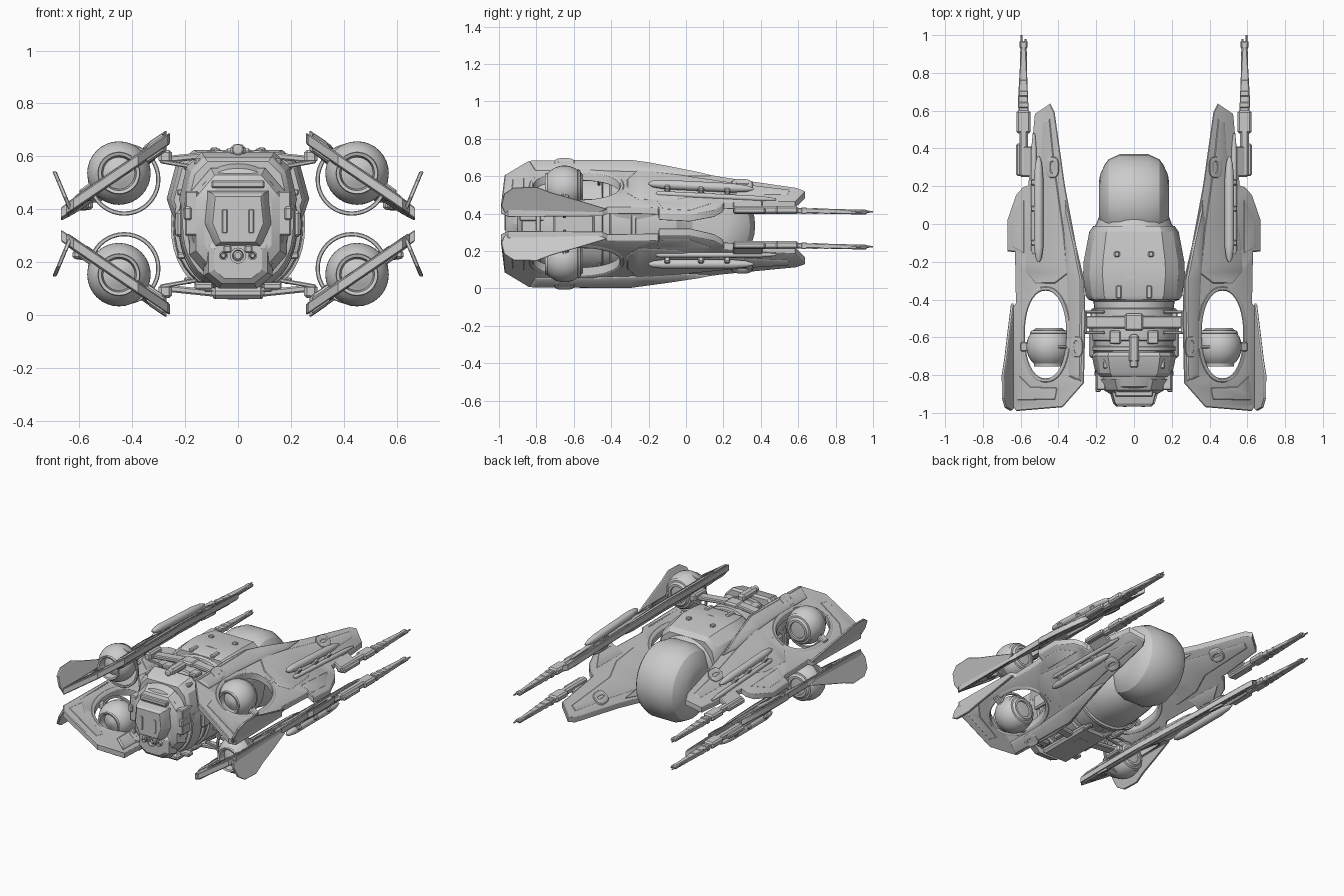
import bpy, bmesh
from math import sin, cos, pi, radians, copysign
from mathutils import Matrix, Vector

if "Cube" in bpy.data.objects:
    bpy.data.objects.remove(bpy.data.objects["Cube"])

C = 0.345  # height of the horizontal symmetry plane; all parts are built relative to it


def finish(name, bm, mirror=""):
    bmesh.ops.remove_doubles(bm, verts=bm.verts, dist=1e-5)
    if 'Z' in mirror:  # lower copy, then a slight droop of the upper wings towards their tips
        bmesh.ops.bisect_plane(bm, geom=bm.verts[:] + bm.edges[:] + bm.faces[:],
                               plane_co=(0, -.2, 0), plane_no=(0, 1, 0))
        dup = bmesh.ops.duplicate(bm, geom=bm.verts[:] + bm.edges[:] + bm.faces[:])["geom"]
        low = {v for v in dup if isinstance(v, bmesh.types.BMVert)}
        for v in bm.verts:
            v.co.z = -v.co.z if v in low else v.co.z - .04 * max(0, v.co.y + .2) / .8
    bmesh.ops.recalc_face_normals(bm, faces=bm.faces)
    me = bpy.data.meshes.new(name)
    bm.to_mesh(me)
    bm.free()
    ob = bpy.data.objects.new(name, me)
    ob.location.z = C
    bpy.context.collection.objects.link(ob)
    if 'X' in mirror:
        ob.modifiers.new("mirror", 'MIRROR').use_mirror_merge = False
    return ob


def loft(name, outline, sections, center=(0, 0, 0), axis='Y', mirror=""):
    """Sweep an outline through (position, width scale, height scale) stations."""
    bm = bmesh.new()
    rings = []
    for a, su, sv in sections:
        pts = [(u * su, a, v * sv) if axis == 'Y' else (a, u * su, v * sv) for u, v in outline]
        rings.append([bm.verts.new(Vector(p) + Vector(center)) for p in pts])
    n = len(outline)
    for r, s in zip(rings, rings[1:]):
        for i in range(n):
            bm.faces.new((r[i], r[(i + 1) % n], s[(i + 1) % n], s[i]))
    bm.faces.new(rings[0])
    bm.faces.new(rings[-1])
    return finish(name, bm, mirror)


def plate(name, outlines, half, place, mirror="", bev=0.005):
    """Filled 2D outlines (further ones are holes) given thickness, then placed in 3D."""
    cu = bpy.data.curves.new(name, 'CURVE')
    cu.dimensions, cu.fill_mode = '2D', 'BOTH'
    cu.extrude, cu.bevel_depth, cu.bevel_resolution = half - bev, bev, 0
    for pts in outlines:
        sp = cu.splines.new('POLY')
        sp.points.add(len(pts) - 1)
        for p, (u, v) in zip(sp.points, pts):
            p.co = (u, v, 0, 1)
        sp.use_cyclic_u = True
    tmp = bpy.data.objects.new("tmp", cu)
    bpy.context.collection.objects.link(tmp)
    dg = bpy.context.evaluated_depsgraph_get()
    me = bpy.data.meshes.new_from_object(tmp.evaluated_get(dg))
    bpy.data.objects.remove(tmp)
    bm = bmesh.new()
    bm.from_mesh(me)
    bpy.data.meshes.remove(me)
    for v in bm.verts:
        v.co = place(*v.co)
    return finish(name, bm, mirror)


def box(name, center, size, mirror="", rot=0, bev=0.006):
    bm = bmesh.new()
    bmesh.ops.create_cube(bm, size=1, matrix=Matrix.Translation(center)
                          @ Matrix.Rotation(radians(rot), 4, 'Y') @ Matrix.Diagonal((*size, 1)))
    bmesh.ops.bevel(bm, geom=bm.edges[:], offset=bev, segments=1, affect='EDGES')
    return finish(name, bm, mirror)


def ellipse(cx=0, cy=0, rx=1, ry=1, n=32, e=1.0):
    """Ellipse points; e below 1 squares it off."""
    f = lambda t: copysign(abs(t) ** e, t)
    return [(cx + rx * f(cos(2 * pi * i / n)), cy + ry * f(sin(2 * pi * i / n))) for i in range(n)]


def both(half):
    return half + [(-x, z) for x, z in reversed(half)]


def rounds(*ps):
    return [(a, r, r) for a, r in ps]


def wing_plane(x, y, t):
    return (x, y, 0.315 - 0.68 * (x - 0.27) + t)


circle = ellipse(n=32)
hull = ellipse(n=40, e=0.9)

# Central hull with stepped segments
loft("hull", hull, [(-.88, .13, .16), (-.86, .175, .21), (-.76, .205, .245), (-.70, .218, .262),
                    (-.695, .205, .245), (-.62, .21, .25), (-.615, .223, .262), (-.45, .225, .265),
                    (-.445, .21, .25), (-.41, .215, .25), (-.40, .24, .262), (-.20, .25, .27),
                    (-.05, .235, .255), (0, .20, .23), (.08, .17, .20)])
for i, y in enumerate((-.79, -.66, -.56, -.47, -.28)):
    r = (.206, .218, .222, .222, .25)[i]
    loft("hull_band_%d" % i, hull, [(y - .014, r - .008, r + .026), (y - .01, r + .004, r + .032),
                                    (y + .01, r + .004, r + .032), (y + .014, r - .008, r + .026)])

# Large rounded wheel-like rear cabin
loft("rear_drum", circle, rounds((-.186, .10), (-.18, .14), (-.155, .195), (-.135, .222), (-.075, .25),
                                 (.075, .25), (.135, .222), (.155, .195), (.18, .14), (.186, .10)),
     (0, .12, -.01), 'X')

# Armour hood and front brow over the hull
hood = both([(.25, .02), (.275, .095), (.24, .222), (.17, .28)])
loft("armour_hood", hood, [(-.40, .88, .95), (-.38, .93, .98), (-.27, .98, 1), (-.20, .97, 1),
                           (-.04, .86, .93), (-.01, .78, .84)])
loft("front_brow", hood, [(-.81, .68, .84), (-.79, .74, .90), (-.70, .81, .97), (-.68, .78, .94)])

# Cockpit face: frame, window block, chin, cheeks and sensors
octo = both([(.10, -.20), (.18, -.11), (.18, .11), (.10, .20)])
loft("cockpit_frame", octo, [(-.90, .7, .74), (-.88, .88, .92), (-.82, 1.02, 1.06)])
block = both([(.10, -.10), (.145, -.01), (.13, .12)])
loft("window_block", block, [(-.965, .66, .78), (-.95, .76, .88), (-.86, .95, 1)], (0, 0, .01))
loft("chin", octo, [(-.915, .5, .36), (-.90, .62, .45), (-.84, .72, .55)], (0, 0, -.135))
for x, r in ((0, .03), (.055, .017)):
    loft("sensor", circle, rounds((-.925, r * .4), (-.92, r * .6), (-.935, r * .7), (-.935, r), (-.89, r)),
         (x, 0, -.12), mirror="X" if x else "")
box("cheek", (.175, -.82, .04), (.05, .12, .17), "X")
box("cheek_rail", (.19, -.82, .04), (.03, .14, .05), "X")
box("window_slot", (.05, -.96, .01), (.02, .02, .09), "X", bev=.003)
box("window_lip", (0, -.88, .15), (.20, .07, .03))
box("nose_foot", (.04, -.935, -.095), (.03, .05, .03), "X")

# Roof turret, belly keel and hull fittings
box("roof_turret", (0, -.66, .278), (.055, .15, .045), bev=.012)
loft("roof_lamp", circle, rounds((-.76, .012), (-.755, .02), (-.70, .022), (-.69, .015)), (0, 0, .28))
box("belly_keel", (0, -.58, -.262), (.20, .42, .045), bev=.015)
box("hull_side_pod", (.222, -.60, 0), (.03, .22, .10), "X", bev=.01)
for i, (x, y, z, w, l) in enumerate(((.08, -.36, .272, .03, .07), (.19, -.37, .215, .03, .07),
                                     (.10, -.60, .245, .06, .07), (.13, -.74, .235, .07, .05),
                                     (.09, -.16, .276, .03, .03), (.21, -.50, .12, .04, .10))):
    box("hull_fitting_%d" % i, (x, y, z), (w, l, .025), "X" if i == 4 else "XZ")
for i in range(7):
    a = pi + pi * (i + .5) / 7
    box("lower_panel_%d" % i, (.218 * cos(a), -.34, .25 * sin(a)), (.06, .07, .035),
        rot=90 - a * 180 / pi)

# Wing struts, clamps and slim braces
box("strut_clamp", (0, -.52, .265), (.10, .09, .04), "Z", bev=.01)
box("strut_arm", (.16, -.52, .255), (.24, .065, .026), "XZ", rot=6)
for dy in (-.055, .055):
    box("strut_brace", (.225, -.52 + dy, .225), (.14, .016, .016), "XZ", rot=-10, bev=.004)
box("wing_joint", (.275, -.52, .255), (.05, .13, .05), "XZ", bev=.01)

# Wings: blade with engine opening, opening rim, inner rail and raised armour
blade = [(.27, -.84), (.262, -.5), (.268, -.3), (.31, -.12), (.37, .2), (.425, .59), (.445, .63), (.52, .58),
         (.555, .2), (.585, .19), (.62, .15), (.665, .02), (.665, -.14), (.625, -.145), (.62, -.42),
         (.64, -.45), (.645, -.95), (.62, -.985), (.38, -.965)]
hole = ellipse(.468, -.585, .115, .237, 40, .92)
plate("wing", [blade, hole], .022, wing_plane, "XZ")
plate("opening_rim", [ellipse(.468, -.585, .127, .25, 40, .92), hole], .026, wing_plane, "XZ")
plate("wing_inner_rail", [[(.29, -.82), (.285, -.3), (.325, -.1), (.36, .06), (.365, .0), (.345, -.28),
                           (.335, -.5), (.335, -.8)]], .038, wing_plane, "XZ", .01)
plate("wing_armour", [[(.355, -.26), (.375, -.05), (.425, .3), (.45, .55), (.475, .54), (.50, .1),
                       (.555, -.05), (.57, -.25), (.52, -.31), (.42, -.31)]], .028, wing_plane, "XZ")
plate("wing_tail_armour", [[(.41, -.87), (.55, -.865), (.605, -.81), (.615, -.93), (.42, -.925)]],
      .026, wing_plane, "XZ", .003)
plate("outer_flap", [[(.585, .12), (.64, .02), (.64, -.12), (.585, -.15)]], .026, wing_plane, "XZ", .003)
for x, y in ((.432, .3), (.305, -.65)):
    plate("wing_latch", [ellipse(x, y, .03, .052, 24, .7), ellipse(x, y, .014, .034, 24, .7)],
          .04, wing_plane, "XZ")
    plate("wing_latch_core", [ellipse(x, y, .011, .03, 16, .7)], .031, wing_plane, "XZ", .003)

# Upturned winglets on the outer wing edge
plate("winglet", [[(-.43, .08), (-.58, .125), (-.72, .165), (-.80, .195), (-.92, .192), (-.97, .16),
                   (-.985, .10), (-.965, .055), (-.5, .05)]], .008,
      lambda u, v, t: (.64 + .42 * (v - .07) + t, u, v), "XZ", .003)

# Ball engines with intake, nozzle, halo ring and pivots
R = .12
ball = [(-R * cos(a), R * sin(a)) for a in [radians(42 + 8 * i) for i in range(13)]]
loft("engine_ball", circle, rounds((-.075, .015), (-.06, .045), (-.055, .06), (-.10, .066), (-.104, .078),
                                   *ball, (.10, .07), (.10, .055), (.08, .05)), (.45, -.65, .192), mirror="XZ")
loft("engine_band", circle, rounds((.07, .09), (.072, .103), (.086, .092), (.09, .07)),
     (.45, -.65, .192), mirror="XZ")
plate("engine_halo", [ellipse(.43, .168, .134, .134, 40), ellipse(.43, .168, .124, .124, 40)], .008,
      lambda u, v, t: (u, -.65 + t, v), "XZ", .003)
box("engine_pivot", (.345, -.65, .245), (.06, .05, .04), "XZ", rot=35)
box("engine_link", (.57, -.65, .13), (.06, .05, .03), "XZ", rot=35)

# Long pods lying on the wings
loft("wing_pod", circle, rounds((-.20, .006), (-.18, .017), (-.12, .025), (.24, .025), (.32, .018), (.36, .006)),
     (.505, 0, .215), mirror="XZ")
loft("wing_pipe", circle, rounds((-.16, .008), (-.14, .014), (.40, .014), (.48, .006)), (.53, 0, .165),
     mirror="XZ")
for y in (-.1, .08, .22):
    box("pod_bracket", (.51, y, .19), (.05, .03, .06), "XZ", rot=34)

# Guns on the wing tips, upper and lower pairs
for tag, z, side in (("upper", .075, 1), ("lower", -.112, -1)):
    box(tag + "_gun_mount", (.56, .33, z + side * .02), (.07, .16, .03), "X", rot=34 * side)
    box(tag + "_gun_receiver", (.585, .42, z), (.045, .34, .042), "X", bev=.01)
    box(tag + "_gun_side_block", (.60, .34, z - .004), (.05, .17, .032), "X", bev=.008)
    box(tag + "_gun_collar", (.585, .54, z), (.075, .12, .042), "X", bev=.01)
    plate(tag + "_gun_shroud", [[(.562, .58), (.57, .80), (.578, .96), (.592, .96), (.602, .80), (.61, .66),
                                 (.605, .58)]], .013,
          lambda u, v, t: (u, v, t + z - .024 * (v - .45)), "X", .004)
    for dx in (-.01, .01):
        loft(tag + "_gun_barrel", ellipse(n=10), rounds((.5, .012), (.93, .007), (.935, .011), (.965, .011),
             (.97, .006), (1 if dx > 0 else .98, .005)), (.585 + dx, 0, z - .01), mirror="X")
    for i in range(5):
        y = .63 + .06 * i
        box("%s_gun_rib_%d" % (tag, i), (.586, y, z - .024 * (y - .45)),
            (.056 - .006 * i, .03, .036 - .003 * i), "X", bev=.004)

# Smooth shading with crisp edges
for ob in bpy.context.scene.objects:
    ob.select_set(True)
    bpy.context.view_layer.objects.active = ob
bpy.ops.object.shade_smooth_by_angle(angle=radians(28))
